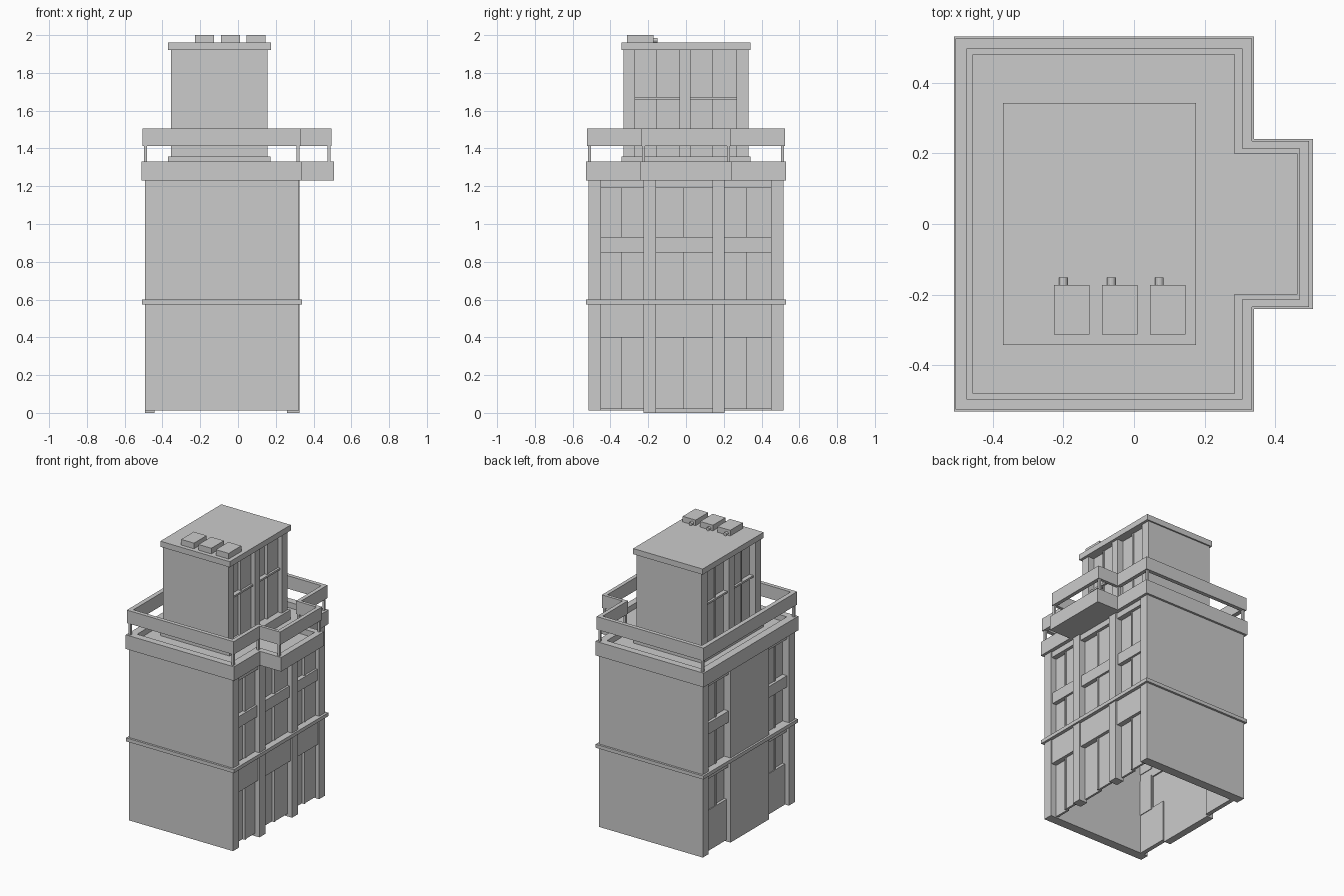
import bpy, bmesh

if "Cube" in bpy.data.objects:
    bpy.data.objects.remove(bpy.data.objects["Cube"])


def box(name, x, y, z):
    """Box from (min, max) pairs."""
    bm = bmesh.new()
    bmesh.ops.create_cube(bm, size=1)
    for v in bm.verts:
        v.co = [(a + b) / 2 + c * (b - a) for c, (a, b) in zip(v.co, (x, y, z))]
    me = bpy.data.meshes.new(name)
    bm.to_mesh(me)
    bm.free()
    ob = bpy.data.objects.new(name, me)
    bpy.context.collection.objects.link(ob)
    return ob


def outline(x0, x1, x2, y, yb):
    """T-shaped terrace outline with the balcony on +x."""
    return [(x0, -y), (x1, -y), (x1, -yb), (x2, -yb),
            (x2, yb), (x1, yb), (x1, y), (x0, y)]


def ring(name, outer, inner, z0, z1):
    """Wall loop between two matching outlines."""
    n = len(outer)
    bm = bmesh.new()
    loops = [[bm.verts.new((px, py, z)) for px, py in pts]
             for pts, z in ((outer, z0), (outer, z1), (inner, z1), (inner, z0))]
    for a in range(4):
        for i in range(n):
            j, b = (i + 1) % n, (a + 1) % 4
            bm.faces.new((loops[a][i], loops[a][j], loops[b][j], loops[b][i]))
    bmesh.ops.recalc_face_normals(bm, faces=bm.faces)
    me = bpy.data.meshes.new(name)
    bm.to_mesh(me)
    bm.free()
    bpy.context.collection.objects.link(bpy.data.objects.new(name, me))


def window(name, face, side, y, z, depth=0.045):
    """Two-pane window set back from a facade; side is +1 or -1 along x."""
    def span(a, b):
        return tuple(sorted((face - side * a, face - side * b)))
    mid = (y[0] + y[1]) / 2
    box(name + "_pane_near", span(depth, depth + 0.015), (y[0], mid), z)
    box(name + "_pane_far", span(depth - 0.015, depth), (mid, y[1]), z)
    box(name + "_mullion", span(depth - 0.02, depth + 0.01), (mid - 0.006, mid + 0.006), z)


XL, XR, Y = -0.493, 0.322, 0.515
BAYS = [(-0.45, -0.225), (-0.16, 0.14), (0.205, 0.45)]

# side walls of the hollow main block
for tag, y in (("front", (-Y, -0.45)), ("back", (0.45, Y))):
    box(tag + "_wall", (XL, XR), y, (0.012, 1.24))

# right facade: columns, lintels, spandrels, windows
for c in ((-0.225, -0.16), (0.14, 0.205)):
    box("facade_column", (0.26, XR + 0.004), c, (0, 1.24))
for b in BAYS:
    box("ground_lintel", (0.27, XR - 0.008), b, (0.4, 0.59))
    box("top_lintel", (0.27, XR - 0.008), b, (1.19, 1.24))
    box("spandrel", (0.27, XR - 0.015), b, (0.85, 0.93))
    window("ground_door", XR, 1, b, (0.02, 0.41))
    window("upper_window", XR, 1, b, (0.58, 1.2))

# left facade: solid centre panel with a window bay at each end
box("left_centre_panel", (XL, XL + 0.05), (-0.225, 0.205), (0, 1.24))
for b in (BAYS[0], BAYS[2]):
    box("left_sill_wall", (XL + 0.03, XL + 0.06), b, (0.012, 0.3))
    box("left_band", (XL + 0.02, XL + 0.06), b, (0.53, 0.6))
    box("left_spandrel", (XL + 0.015, XL + 0.06), b, (0.85, 0.93))
    box("left_top_lintel", (XL + 0.015, XL + 0.06), b, (1.19, 1.24))
    window("left_ground_window", XL, -1, b, (0.29, 0.54), 0.05)
    window("left_upper_window", XL, -1, b, (0.59, 1.2), 0.05)

# ledge around the block
def rect(x0, x1, y):
    return [(x0, -y), (x1, -y), (x1, y), (x0, y)]

ring("mid_ledge", rect(-0.507, 0.338, 0.53), rect(-0.47, 0.29, 0.5), 0.575, 0.6)

# terrace: floor, parapet, raised band and posts
box("terrace_floor", (-0.47, 0.3), (-0.5, 0.5), (1.23, 1.29))
box("balcony_floor", (0.28, 0.48), (-0.22, 0.22), (1.23, 1.29))
ring("parapet", outline(-0.51, 0.34, 0.507, 0.53, 0.24),
     outline(-0.455, 0.285, 0.463, 0.48, 0.198), 1.23, 1.33)
ring("rail_band", outline(-0.505, 0.334, 0.495, 0.525, 0.235),
     outline(-0.473, 0.306, 0.468, 0.497, 0.213), 1.413, 1.505)
for px, py in outline(-0.489, 0.318, 0.481, 0.51, 0.225):
    box("rail_post", (px - 0.008, px + 0.008), (py - 0.008, py + 0.008), (1.32, 1.42))

# penthouse: plinth, end walls, glazed sides and roof
PL, PR = -0.355, 0.157
box("penthouse_plinth", (-0.37, 0.173), (-0.342, 0.342), (1.28, 1.357))
for y in ((-0.332, -0.27), (0.268, 0.332)):
    box("penthouse_wall", (PL, PR), y, (1.35, 1.93))
for face, side in ((PR, 1), (PL, -1)):
    x = sorted((face, face - side * 0.06))
    box("penthouse_pier", x, (-0.035, 0.023), (1.35, 1.93))
    for b in ((-0.27, -0.035), (0.023, 0.268)):
        window("penthouse_window", face, side, b, (1.35, 1.93))
        xb = sorted((face - side * 0.015, face - side * 0.05))
        box("penthouse_bar", xb, b, (1.66, 1.673))
box("penthouse_roof", (-0.37, 0.175), (-0.342, 0.342), (1.92, 1.96))

# rooftop units with small outlets
for x in (-0.227, -0.091, 0.045):
    box("roof_unit", (x, x + 0.101), (-0.313, -0.172), (1.955, 2.0))
    bpy.ops.mesh.primitive_cylinder_add(vertices=12, radius=0.012, depth=0.03,
                                        location=(x + 0.027, -0.167, 1.973),
                                        rotation=(1.5708, 0, 0))
    bpy.context.object.name = "roof_unit_outlet"
